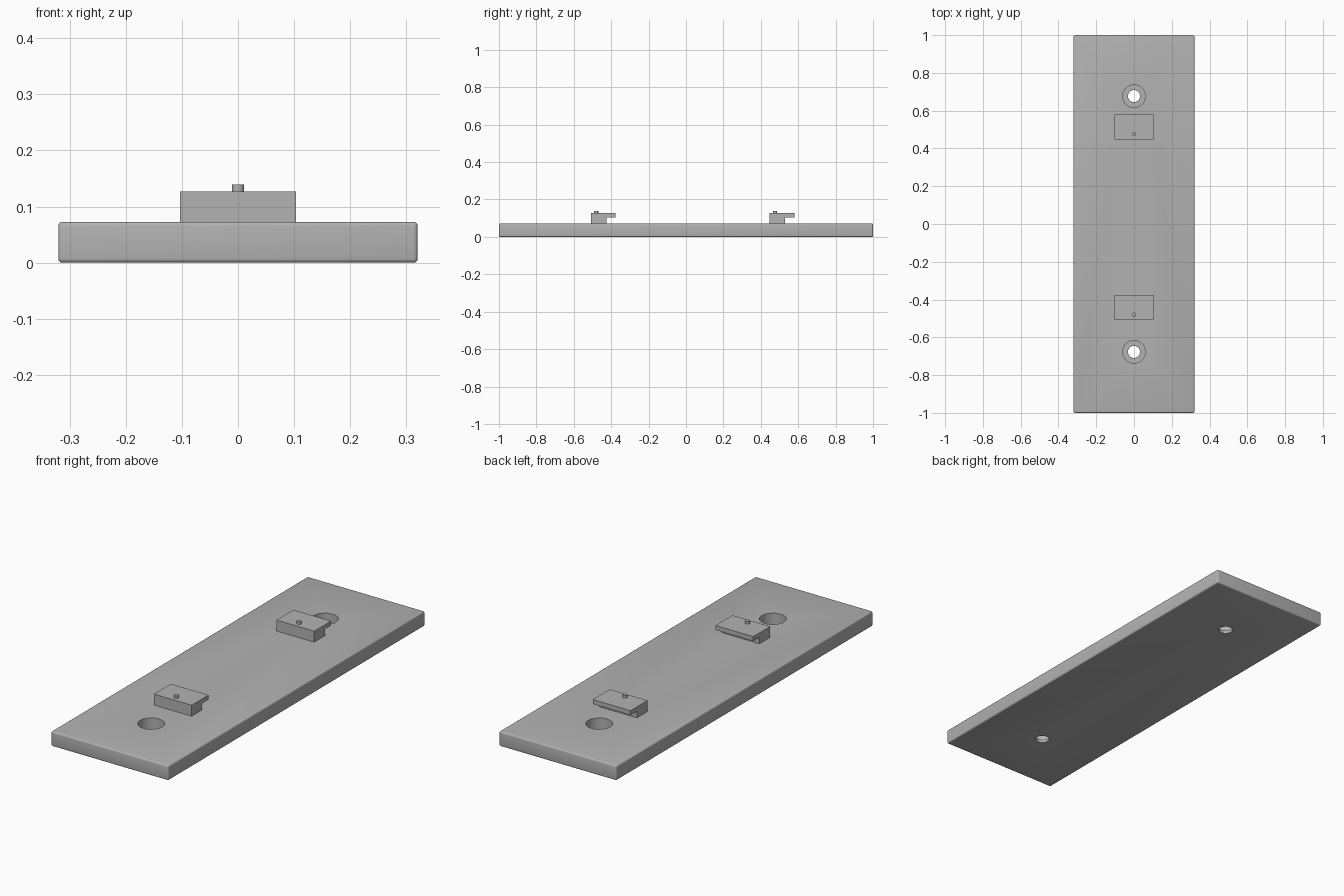
import bpy, bmesh, math

if "Cube" in bpy.data.objects:
    bpy.data.objects.remove(bpy.data.objects["Cube"])

grey = bpy.data.materials.new("grey")
grey.diffuse_color = (0.45, 0.45, 0.45, 1)
grey.use_nodes = True
grey.node_tree.nodes["Principled BSDF"].inputs["Base Color"].default_value = grey.diffuse_color


def finish(obj, name):
    obj.name = name
    obj.data.materials.clear()
    obj.data.materials.append(grey)
    return obj


def cylinder(name, radius, y, z0, z1, sides=48):
    bpy.ops.mesh.primitive_cylinder_add(vertices=sides, radius=radius, depth=z1 - z0,
                                        location=(0, y, (z0 + z1) / 2))
    obj = finish(bpy.context.object, name)
    bpy.ops.object.shade_smooth_by_angle(angle=math.radians(35))
    return obj


def extrude_side_profile(name, points, half_width):
    """Extrude a (y, z) outline along x."""
    bm = bmesh.new()
    face = bm.faces.new([bm.verts.new((-half_width, y, z)) for y, z in points])
    side = bmesh.ops.extrude_face_region(bm, geom=[face])
    moved = [v for v in side["geom"] if isinstance(v, bmesh.types.BMVert)]
    bmesh.ops.translate(bm, verts=moved, vec=(2 * half_width, 0, 0))
    bmesh.ops.recalc_face_normals(bm, faces=bm.faces)
    mesh = bpy.data.meshes.new(name)
    bm.to_mesh(mesh)
    bm.free()
    obj = bpy.data.objects.new(name, mesh)
    bpy.context.collection.objects.link(obj)
    return finish(obj, name)


# Base plate with softly rounded edges
TOP = 0.073
bpy.ops.mesh.primitive_cube_add(size=1, location=(0, 0, TOP / 2))
plate = finish(bpy.context.object, "base_plate")
plate.scale = (0.64, 2.0, TOP)
bpy.ops.object.transform_apply(location=False, rotation=False, scale=True)
bevel = plate.modifiers.new("rounded_edges", "BEVEL")
bevel.width = 0.007
bevel.segments = 4

# Counterbored screw holes: wide recess above a narrow through hole
for y in (-0.677, 0.677):
    for part, radius, z0 in (("recess", 0.06, 0.015), ("through", 0.032, -0.05)):
        cutter = cylinder(part + "_cutter", radius, y, z0, 0.15)
        cutter.hide_render = True
        cutter.hide_set(True)
        cut = plate.modifiers.new(part + "_hole", "BOOLEAN")
        cut.operation = "DIFFERENCE"
        cut.solver = "EXACT"
        cut.object = cutter

# Apply the plate's modifiers, then smooth rounded areas
bpy.context.view_layer.objects.active = plate
plate.select_set(True)
for mod in list(plate.modifiers):
    bpy.ops.object.modifier_apply(modifier=mod.name)
bpy.ops.object.shade_smooth_by_angle(angle=math.radians(35))
for obj in [o for o in bpy.data.objects if o.name.split(".")[0].endswith("_cutter")]:
    bpy.data.objects.remove(obj)

# Hooked clips with a small locating peg on top
for label, y in (("front", -0.509), ("back", 0.447)):
    extrude_side_profile(label + "_clip", [
        (y, TOP), (y + 0.083, TOP), (y + 0.083, 0.105),
        (y + 0.132, 0.105), (y + 0.132, 0.127), (y, 0.127)], 0.103)
    cylinder(label + "_clip_peg", 0.011, y + 0.029, 0.12, 0.139, 24)
